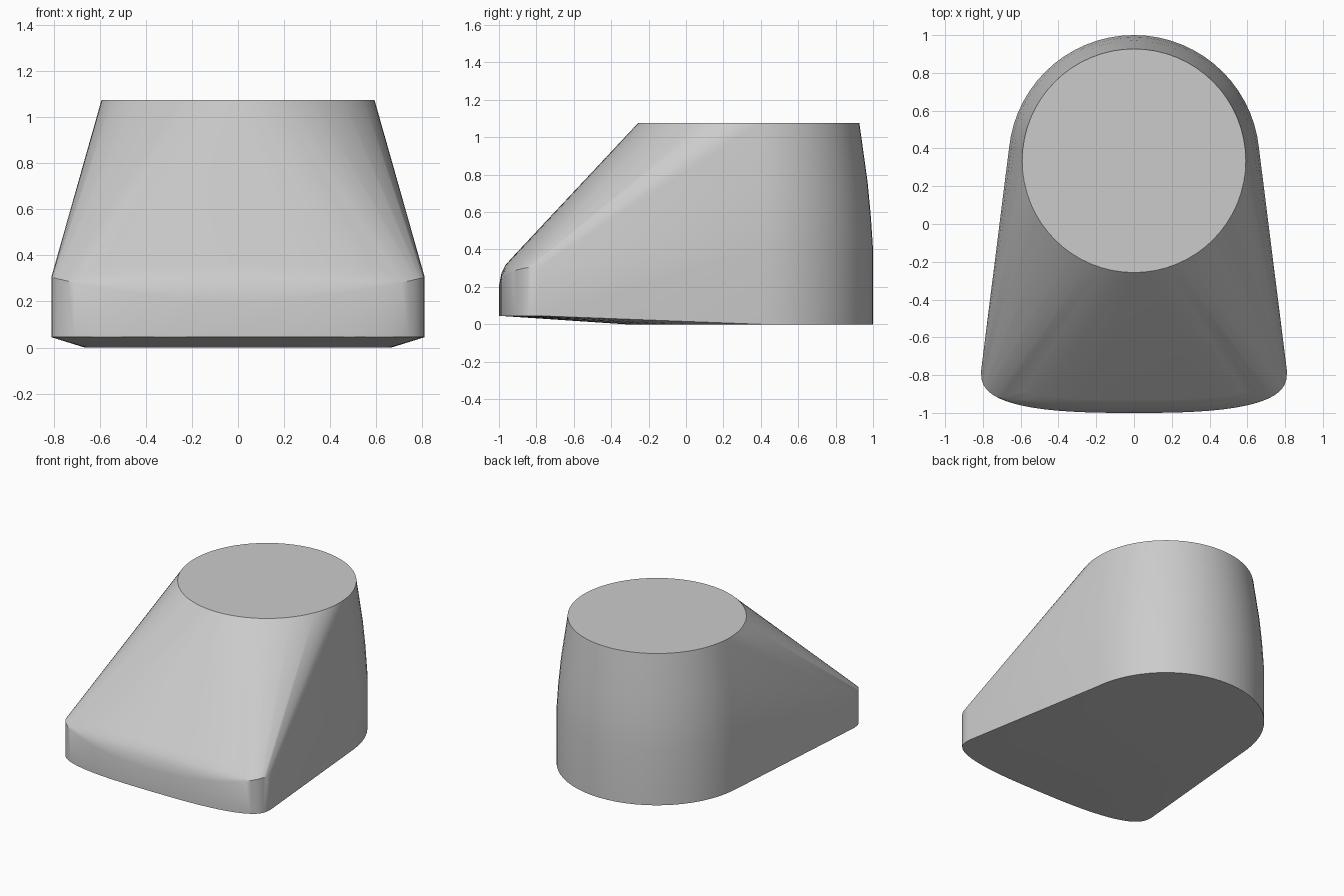
import bpy, bmesh, math

if "Cube" in bpy.data.objects:
    bpy.data.objects.remove(bpy.data.objects["Cube"])

def ring(bm, cy, rx, ry, z, n=2.0, count=64, front=False, rise=0.0):
    """Superellipse ring; front=True keeps only the -y half."""
    steps = count // 2 + 1 if front else count
    for i in range(steps):
        a = math.pi + 2 * math.pi * i / count
        c, s = math.cos(a), math.sin(a)
        x = rx * math.copysign(abs(c) ** (2 / n), c)
        y = cy + ry * math.copysign(abs(s) ** (2 / n), s)
        bm.verts.new((x, y, z + rise * (x / rx) ** 2))

bm = bmesh.new()
# round rear column: straight lower wall easing in to the top disc
for r, z in [(0.665, 0.0), (0.665, 0.40), (0.653, 0.58), (0.636, 0.76), (0.592, 1.075)]:
    ring(bm, 0.335, r, r, z)
# blunt front toe: upright band, then a rounded upper lip
ring(bm, -0.78, 0.81, 0.22, 0.045, 2.8, front=True)
ring(bm, -0.78, 0.81, 0.22, 0.205, 2.8, front=True, rise=0.1)
ring(bm, -0.78, 0.80, 0.208, 0.27, 2.8, front=True, rise=0.035)
ring(bm, -0.78, 0.76, 0.185, 0.318, 2.8, front=True)
ring(bm, -0.78, 0.70, 0.15, 0.357, 2.8, front=True)

# wrap everything in one convex skin
res = bmesh.ops.convex_hull(bm, input=bm.verts[:])
loose = [v for v in bm.verts if not v.link_faces]
bmesh.ops.delete(bm, geom=loose, context='VERTS')
bmesh.ops.dissolve_limit(bm, angle_limit=math.radians(0.5), verts=bm.verts[:], edges=bm.edges[:])
bmesh.ops.recalc_face_normals(bm, faces=bm.faces[:])

mesh = bpy.data.meshes.new("wedge_body")
bm.to_mesh(mesh)
bm.free()
obj = bpy.data.objects.new("wedge_body", mesh)
bpy.context.collection.objects.link(obj)

mat = bpy.data.materials.new("plain grey")
mat.diffuse_color = (0.6, 0.6, 0.6, 1)
mat.use_nodes = True
mat.node_tree.nodes["Principled BSDF"].inputs["Base Color"].default_value = mat.diffuse_color
mesh.materials.append(mat)

bpy.context.view_layer.objects.active = obj
obj.select_set(True)
bpy.ops.object.shade_smooth_by_angle(angle=math.radians(30))
